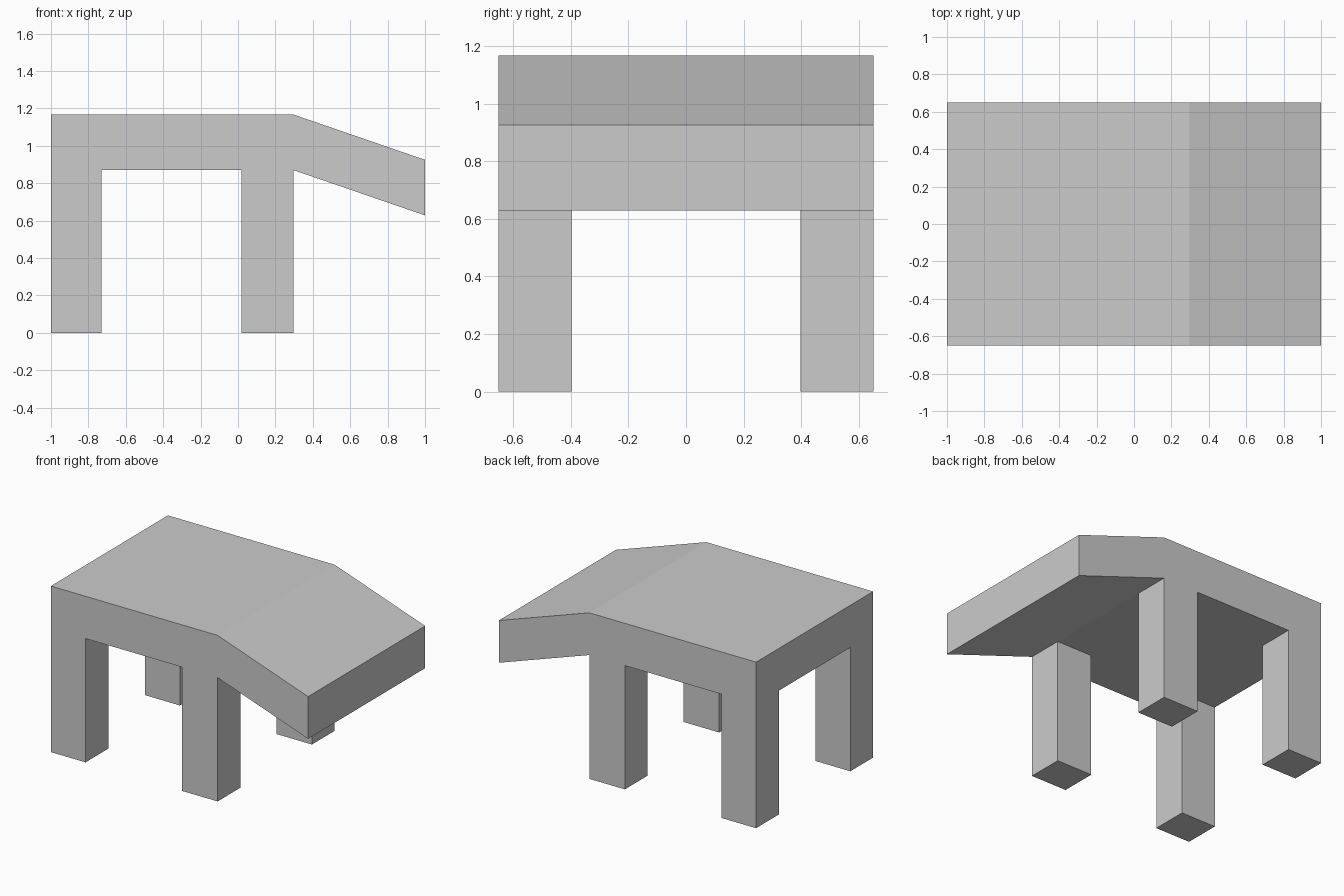
import bpy, bmesh
from mathutils import Vector

if "Cube" in bpy.data.objects:
    bpy.data.objects.remove(bpy.data.objects["Cube"])

# Underside stations along x (position, height) and bands across y
stations = [(-1.0, 0.87), (-0.73, 0.87), (0.02, 0.87), (0.297, 0.87), (1.0, 0.628)]
bands = [-0.65, -0.397, 0.397, 0.65]
THICKNESS = 0.297

bm = bmesh.new()

# Underside sheet of the top, gridded so the legs get their own faces
grid = [[bm.verts.new((x, y, z)) for y in bands] for x, z in stations]
cells = {}
for i in range(len(stations) - 1):
    for j in range(len(bands) - 1):
        cells[i, j] = bm.faces.new((grid[i][j], grid[i][j + 1],
                                    grid[i + 1][j + 1], grid[i + 1][j]))

# Thick top with its drooping end
top = bmesh.ops.extrude_face_region(bm, geom=list(cells.values()), use_keep_orig=True)
top_verts = [g for g in top["geom"] if isinstance(g, bmesh.types.BMVert)]
bmesh.ops.translate(bm, verts=top_verts, vec=Vector((0, 0, THICKNESS)))

# Four legs, flush with the long sides
leg_faces = [cells[i, j] for i in (0, 2) for j in (0, 2)]
feet = bmesh.ops.extrude_discrete_faces(bm, faces=leg_faces)["faces"]
for foot in feet:
    for v in foot.verts:
        v.co.z = 0.0

# Merge coplanar faces into clean flat sides
bmesh.ops.recalc_face_normals(bm, faces=bm.faces[:])
bmesh.ops.dissolve_limit(bm, angle_limit=0.01, verts=bm.verts[:], edges=bm.edges[:])

mesh = bpy.data.meshes.new("table")
bm.to_mesh(mesh)
bm.free()
bpy.context.collection.objects.link(bpy.data.objects.new("table", mesh))
